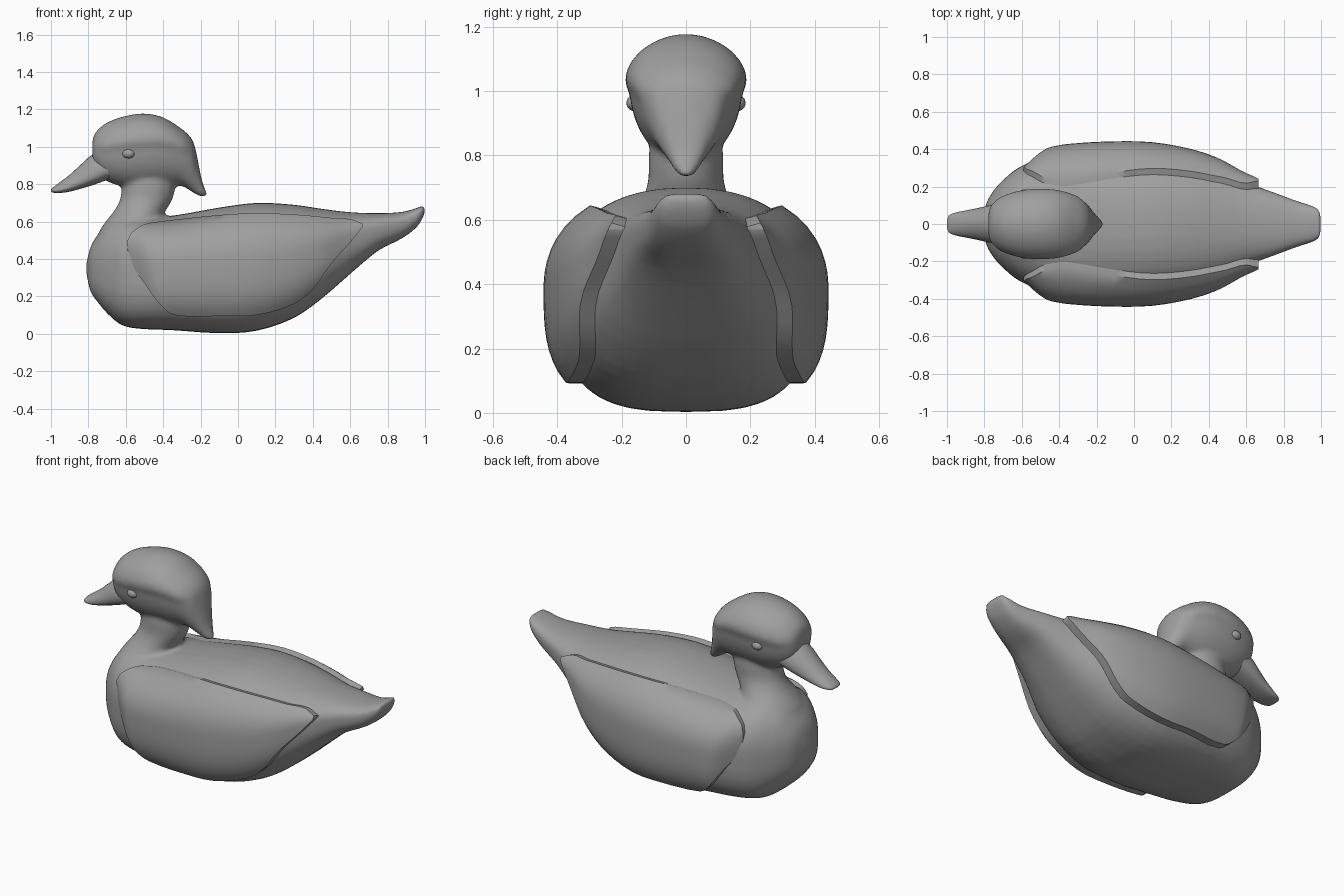
import bpy, bmesh, math

if "Cube" in bpy.data.objects:
    bpy.data.objects.remove(bpy.data.objects["Cube"], do_unlink=True)

grey = bpy.data.materials.new("plain grey")
grey.use_nodes = True
tone = (0.35, 0.35, 0.35, 1)
grey.diffuse_color = tone
grey.node_tree.nodes["Principled BSDF"].inputs["Base Color"].default_value = tone


def sample(keys, x):
    """Smoothly interpolate rows of keys, ordered by their first entry."""
    x = min(max(x, keys[0][0]), keys[-1][0])
    i = 0
    while i < len(keys) - 2 and x > keys[i + 1][0]:
        i += 1
    a, b = keys[i], keys[i + 1]
    p, q = keys[max(i - 1, 0)], keys[min(i + 2, len(keys) - 1)]
    h = b[0] - a[0]
    t = (x - a[0]) / h
    out = []
    for k in range(1, len(a)):
        ma = (b[k] - p[k]) / (b[0] - p[0]) * h
        mb = (q[k] - a[k]) / (q[0] - a[0]) * h
        d = b[k] - a[k]
        out.append(a[k] + t * (ma + t * (3 * d - 2 * ma - mb + t * (ma + mb - 2 * d))))
    return out


def stations(keys, steps):
    """All key positions, each span divided into equal steps."""
    xs = [a[0] + (b[0] - a[0]) * s / steps
          for a, b in zip(keys, keys[1:]) for s in range(steps)]
    return xs + [keys[-1][0]]


def section(x, low, high, mid, wide, n_up, n_low, sides=40):
    """Cross-section with different roundness above and below its widest point."""
    ring = []
    for i in range(sides):
        a = math.tau * i / sides
        c, s = math.cos(a), math.sin(a)
        n = n_up if s >= 0 else n_low
        y = math.copysign(abs(c) ** (2 / n), c) * wide
        z = mid + math.copysign(abs(s) ** (2 / n), s) * ((high - mid) if s >= 0 else (mid - low))
        ring.append((x, y, z))
    return ring


def loft(bm, rings):
    """Bridge rings and cap both ends."""
    rows = [[bm.verts.new(p) for p in r] for r in rings]
    n = len(rows[0])
    for a, b in zip(rows, rows[1:]):
        for i in range(n):
            j = (i + 1) % n
            bm.faces.new((a[i], a[j], b[j], b[i]))
    bm.faces.new(rows[0][::-1])
    bm.faces.new(rows[-1])
    return [v for r in rows for v in r]


def finish(bm, name, angle=40):
    bmesh.ops.recalc_face_normals(bm, faces=bm.faces)
    mesh = bpy.data.meshes.new(name)
    bm.to_mesh(mesh)
    bm.free()
    mesh.materials.append(grey)
    ob = bpy.data.objects.new(name, mesh)
    bpy.context.collection.objects.link(ob)
    bpy.ops.object.select_all(action='DESELECT')
    ob.select_set(True)
    bpy.context.view_layer.objects.active = ob
    bpy.ops.object.shade_smooth_by_angle(angle=math.radians(angle))
    return ob


# Stations along the length: x, bottom, top, height of widest point, half width
BODY = [(-.812, .33, .37, .35, .02), (-.79, .23, .46, .35, .11), (-.75, .17, .53, .35, .18),
        (-.7, .11, .59, .35, .235), (-.62, .045, .63, .35, .3), (-.5, .025, .625, .36, .35),
        (-.36, .02, .63, .37, .38), (-.1, .003, .675, .38, .395), (.1, .016, .7, .39, .39),
        (.3, .085, .69, .42, .355), (.45, .19, .668, .46, .305), (.6, .32, .65, .52, .225),
        (.75, .445, .645, .57, .168), (.88, .512, .652, .6, .12), (.96, .575, .674, .64, .095),
        (.99, .625, .688, .665, .075), (1.0, .655, .688, .675, .04)]
HEAD = [(-.778, .92, 1.04, .98, .07), (-.76, .87, 1.08, .98, .11), (-.7, .815, 1.13, 1.0, .152),
        (-.6, .785, 1.165, 1.02, .182), (-.5, .78, 1.178, 1.03, .19), (-.4, .785, 1.157, 1.03, .182),
        (-.3, .79, 1.095, 1.0, .15), (-.245, .757, 1.04, .95, .11), (-.225, .745, .98, .88, .08),
        (-.195, .732, .83, .785, .048), (-.168, .735, .755, .745, .02)]
BILL = [(-1.0, .762, .772, .767, .02), (-.99, .755, .782, .766, .045), (-.95, .753, .812, .772, .062),
        (-.9, .76, .85, .79, .072), (-.84, .776, .905, .82, .084), (-.77, .797, .965, .86, .1),
        (-.68, .83, 1.0, .9, .11)]
# Neck: height, front, back, half width
NECK = [(.45, -.77, -.3, .25), (.55, -.74, -.38, .21), (.61, -.7, -.405, .17), (.66, -.66, -.385, .138),
        (.72, -.63, -.35, .118), (.8, -.62, -.335, .116), (.95, -.6, -.36, .1)]
N_UP, N_LOW = 2.3, 3.0

# Body, neck and crested head fused into one smooth skin
bm = bmesh.new()
loft(bm, [section(x, *sample(BODY, x), N_UP, N_LOW) for x in stations(BODY, 3)])
rings = []
for z in stations(NECK, 3):
    front, back, wide = sample(NECK, z)
    rings.append([((front + back) / 2 + (back - front) / 2 * math.cos(a), wide * math.sin(a), z)
                  for a in (math.tau * i / 32 for i in range(32))])
loft(bm, rings)
skull = loft(bm, [section(x, *sample(HEAD, x), 1.9, 2.1) for x in stations(HEAD, 3)])
for v in skull:
    # cheeks sit slightly inside the brow
    if v.co.z < .99:
        v.co.y *= .93
body = finish(bm, "body_and_head")
skin = body.modifiers.new("skin", 'REMESH')
skin.mode = 'VOXEL'
skin.voxel_size = .013
skin.use_smooth_shade = True
soft = body.modifiers.new("soften", 'SMOOTH')
soft.factor = .5
soft.iterations = 7

# Bill
bm = bmesh.new()
loft(bm, [section(x, *sample(BILL, x), 1.9, 2.6, 28) for x in stations(BILL, 3)])
finish(bm, "bill", 60)

# Wings: raised panels following the flank; x, lower edge, upper edge
WING = [(-.59, .42, .5), (-.57, .37, .54), (-.5, .27, .585), (-.42, .16, .6), (-.34, .1, .61),
        (-.1, .095, .635), (.1, .1, .645), (.3, .16, .638), (.4, .24, .63), (.5, .375, .62),
        (.6, .49, .613), (.665, .57, .59)]


def flank(x, z):
    low, high, mid, wide = sample(BODY, x)
    n, r = (N_UP, (z - mid) / (high - mid)) if z > mid else (N_LOW, (mid - z) / (mid - low))
    return wide * max(0, 1 - min(r, 1) ** n) ** (1 / n)


def wing(name, side):
    bm = bmesh.new()
    rings = []
    count = 16
    for x in stations(WING, 3):
        low, high = sample(WING, x)
        outer, inner = [], []
        for i in range(count + 1):
            v = i / count
            z = low + (high - low) * v
            # the panel melts into the breast at its front
            fade = min(max((x + .6 + .1 * v) / .2, 0), 1)
            y = flank(x, z)
            lift = -.008 + .055 * fade * fade * (3 - 2 * fade)
            outer.append((x, side * (y + lift), z))
            inner.append((x, side * max(y - .06, .02), z - .03 * v))
        rings.append(outer + inner[::-1])
    loft(bm, rings)
    return finish(bm, name, 45)


wing("left_wing", 1)
wing("right_wing", -1)

# Eyes
for name, side in (("left_eye", 1), ("right_eye", -1)):
    bm = bmesh.new()
    bmesh.ops.create_uvsphere(bm, u_segments=20, v_segments=12, radius=.03)
    for v in bm.verts:
        v.co.x, v.co.y, v.co.z = v.co.x * 1.1 - .585, v.co.y * .8 + side * .161, v.co.z * .83 + .963
    finish(bm, name, 180)
